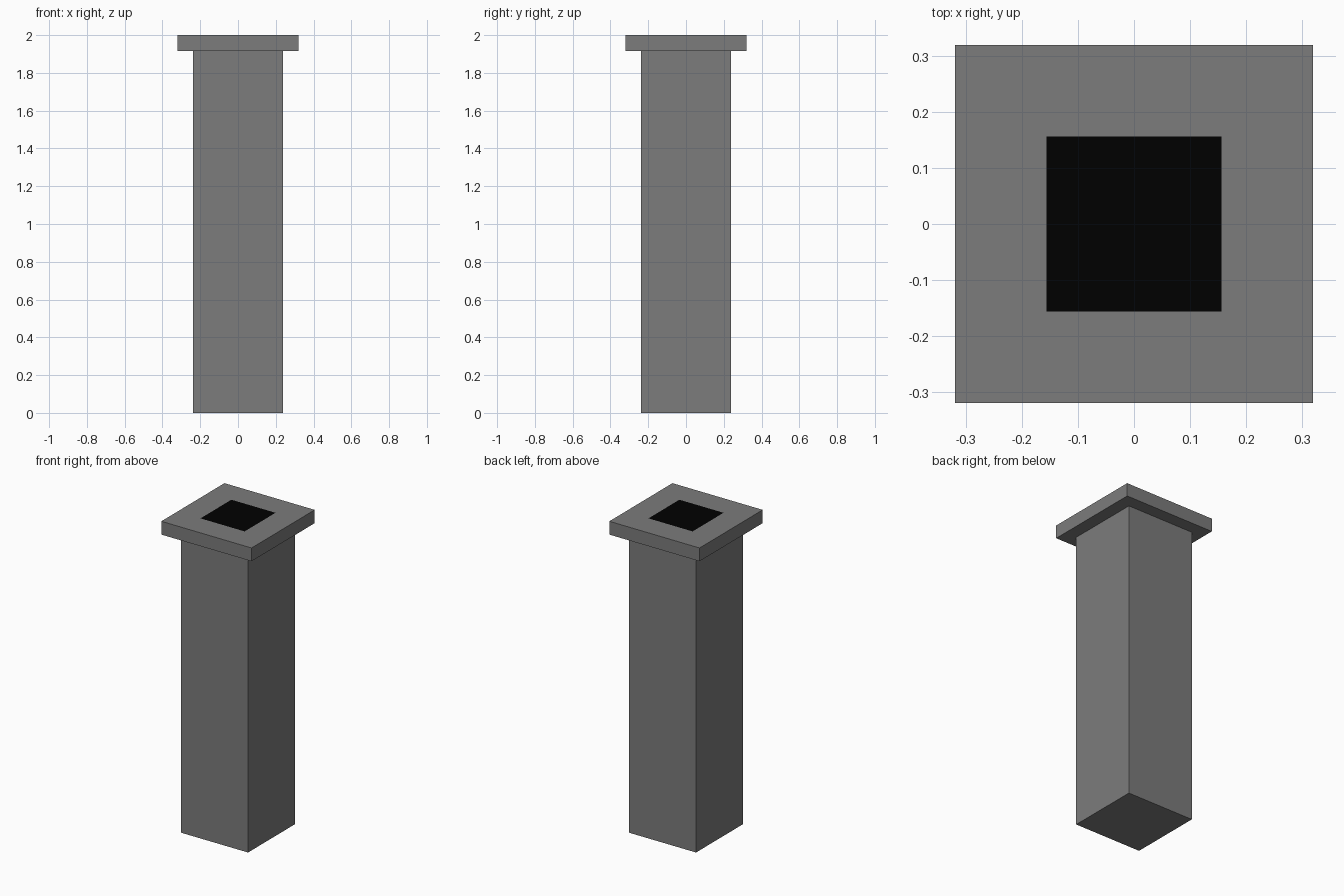
import bpy, bmesh

if "Cube" in bpy.data.objects:
    bpy.data.objects.remove(bpy.data.objects["Cube"])

SHAFT, CAP, FLUE = 0.237, 0.319, 0.156   # half widths
CAP_Z, TOP_Z = 1.915, 2.0


def square_loops(name, loops, color, close_start=False):
    """Bridge a stack of (half width, height) squares into one flat-sided mesh."""
    bm = bmesh.new()
    rings = [[bm.verts.new((sx * h, sy * h, z))
              for sx, sy in ((-1, -1), (1, -1), (1, 1), (-1, 1))]
             for h, z in loops]
    for a, b in zip(rings, rings[1:]):
        for i in range(4):
            j = (i + 1) % 4
            bm.faces.new((a[i], a[j], b[j], b[i]))
    if close_start:
        bm.faces.new(rings[0][::-1])
    if len(rings) == 1:
        bm.faces.new(rings[0])
    mesh = bpy.data.meshes.new(name)
    bm.to_mesh(mesh)
    bm.free()
    mat = bpy.data.materials.new(name)
    mat.diffuse_color = (color, color, color, 1)
    mat.use_nodes = True
    mat.node_tree.nodes["Principled BSDF"].inputs["Base Color"].default_value = mat.diffuse_color
    mesh.materials.append(mat)
    obj = bpy.data.objects.new(name, mesh)
    bpy.context.collection.objects.link(obj)


# Dark grey shaft, overhanging cap and the rim around the opening
square_loops("chimney_body",
             [(SHAFT, 0), (SHAFT, CAP_Z), (CAP, CAP_Z), (CAP, TOP_Z), (FLUE, TOP_Z)],
             0.2, close_start=True)

# Black flue opening, flush with the cap
square_loops("flue_opening", [(FLUE, TOP_Z)], 0.0)
